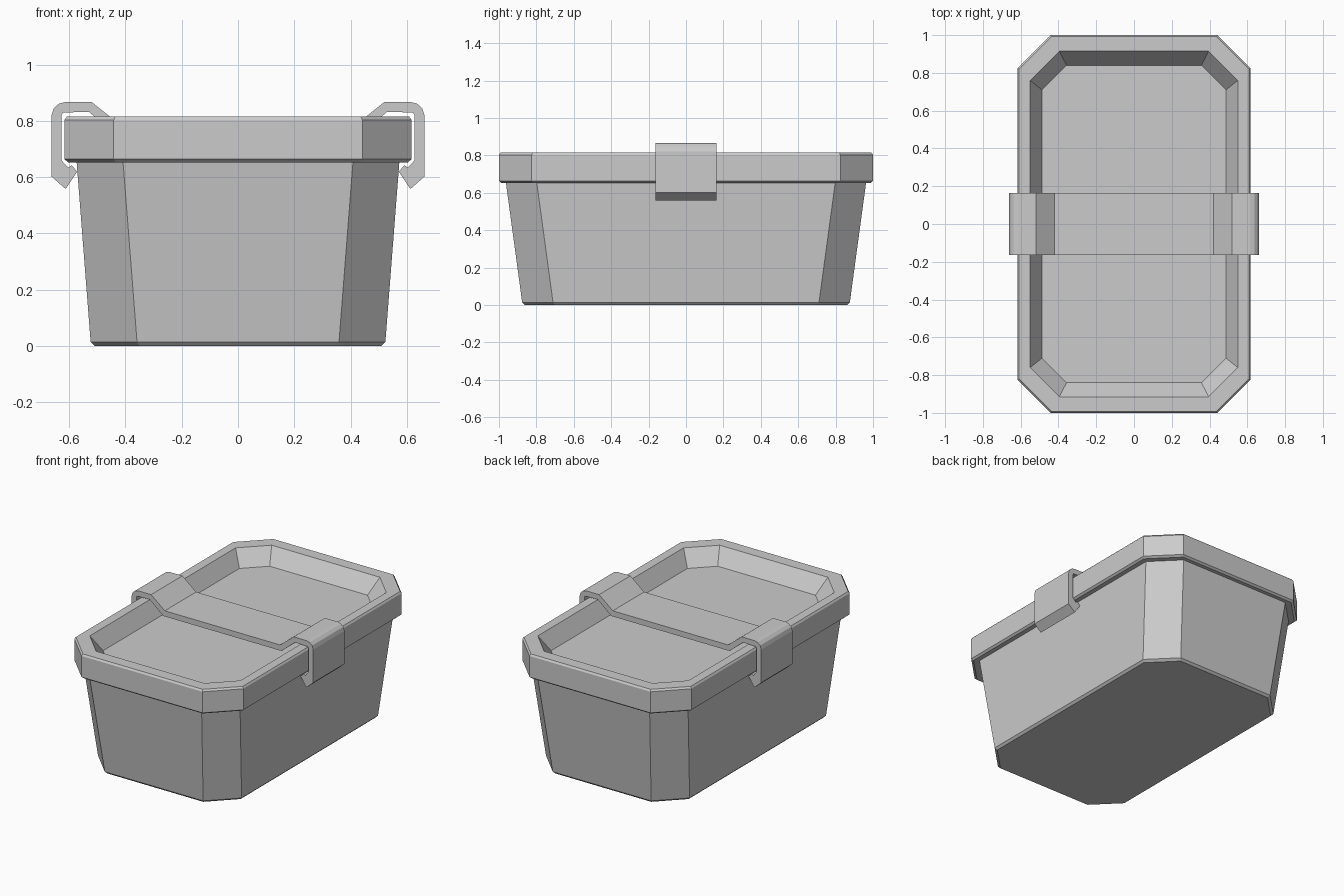
import bpy, bmesh

if "Cube" in bpy.data.objects:
    bpy.data.objects.remove(bpy.data.objects["Cube"])


def octagon(hx, hy, cut):
    """Rectangle outline with 45 degree cut corners, counter-clockwise."""
    return [(hx, -hy + cut), (hx, hy - cut), (hx - cut, hy), (-hx + cut, hy),
            (-hx, hy - cut), (-hx, -hy + cut), (-hx + cut, -hy), (hx - cut, -hy)]


def finish(name, bm):
    bmesh.ops.recalc_face_normals(bm, faces=bm.faces)
    mesh = bpy.data.meshes.new(name)
    bm.to_mesh(mesh)
    bm.free()
    ob = bpy.data.objects.new(name, mesh)
    bpy.context.collection.objects.link(ob)
    return ob


def loft(name, rings):
    """Stack octagon rings (half x, half y, corner cut, z) into a capped solid."""
    bm = bmesh.new()
    loops = [[bm.verts.new((x, y, z)) for x, y in octagon(hx, hy, cut)]
             for hx, hy, cut, z in rings]
    for a, b in zip(loops, loops[1:]):
        for i in range(8):
            j = (i + 1) % 8
            bm.faces.new((a[i], a[j], b[j], b[i]))
    bm.faces.new(loops[0][::-1])
    bm.faces.new(loops[-1])
    return finish(name, bm)


# Tapered tub with a small bevel around the base
loft("tub", [(0.510, 0.862, 0.160, 0.0),
             (0.524, 0.876, 0.165, 0.014),
             (0.575, 0.965, 0.165, 0.67)])

# Lid with bevelled rim and recessed top panel
loft("lid", [(0.604, 0.987, 0.170, 0.653),
             (0.617, 1.000, 0.175, 0.664),
             (0.617, 1.000, 0.175, 0.803),
             (0.609, 0.992, 0.172, 0.815),
             (0.550, 0.915, 0.155, 0.815),
             (0.487, 0.840, 0.130, 0.715)])

# Strap with a hooked clip at each end: outer then inner half profile (x, z)
outer = [(0.42, 0.787), (0.52, 0.867), (0.615, 0.867), (0.637, 0.861),
         (0.655, 0.845), (0.663, 0.820), (0.663, 0.602), (0.613, 0.558)]
inner = [(0.571, 0.620), (0.592, 0.642), (0.604, 0.634), (0.628, 0.660),
         (0.628, 0.820), (0.622, 0.830), (0.530, 0.832), (0.432, 0.750)]
half = outer + inner
w = 0.163
bm = bmesh.new()
ends = {}
for sx in (1, -1):
    front = [bm.verts.new((sx * x, -w, z)) for x, z in half]
    back = [bm.verts.new((sx * x, w, z)) for x, z in half]
    bm.faces.new(front)
    bm.faces.new(back[::-1])
    for i in range(len(half) - 1):
        bm.faces.new((front[i], back[i], back[i + 1], front[i + 1]))
    ends[sx] = [front[0], back[0], back[-1], front[-1]]
for i in range(4):
    j = (i + 1) % 4
    bm.faces.new((ends[1][i], ends[1][j], ends[-1][j], ends[-1][i]))
finish("clip_strap", bm)
